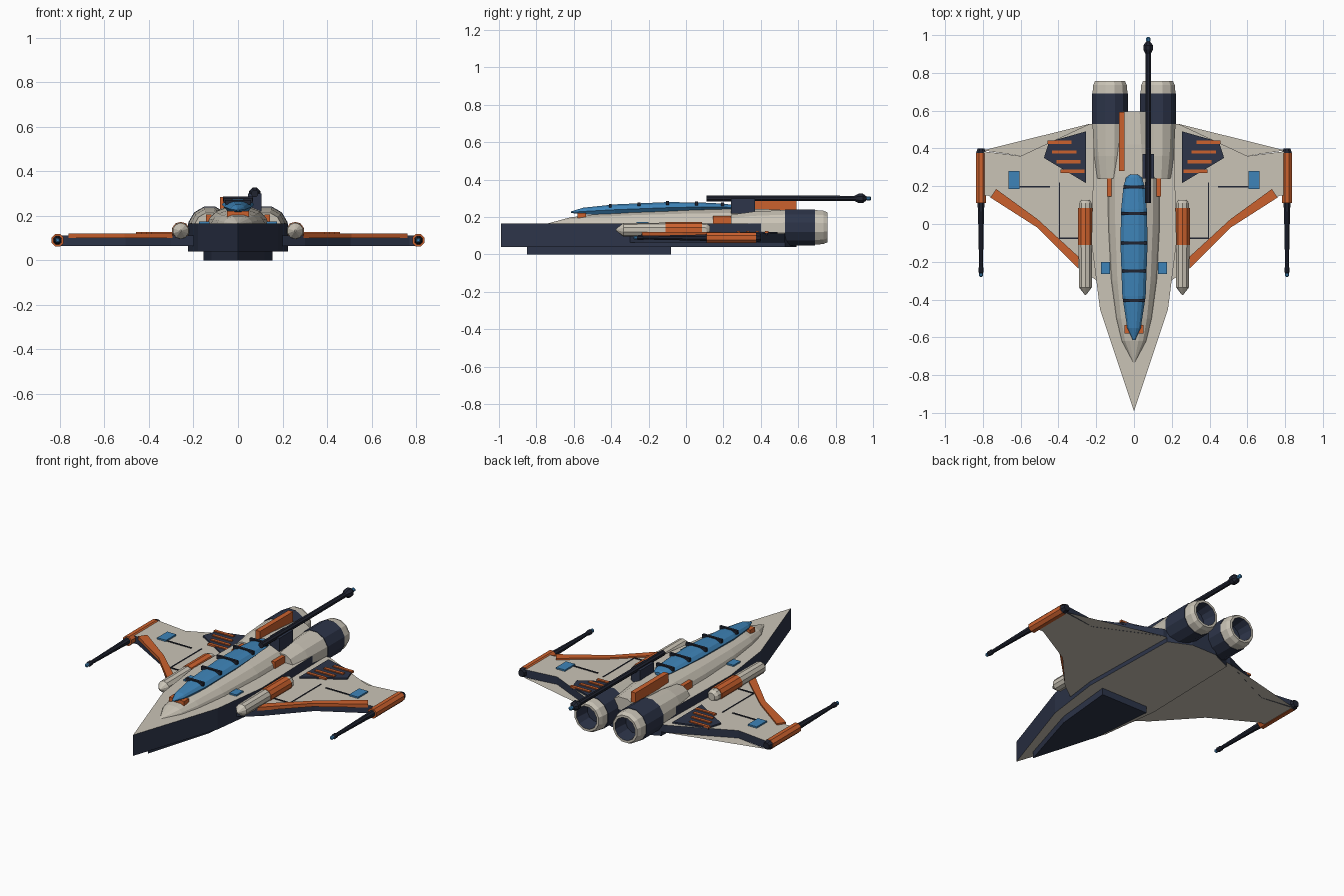
import bpy, bmesh, math

cube = bpy.data.objects.get("Cube")
if cube:
    bpy.data.objects.remove(cube, do_unlink=True)


def material(name, rgb):
    m = bpy.data.materials.new(name)
    m.use_nodes = True
    m.diffuse_color = (*rgb, 1)
    m.node_tree.nodes["Principled BSDF"].inputs["Base Color"].default_value = (*rgb, 1)
    return m


BEIGE = material("warm_beige", (0.59, 0.55, 0.47))
NAVY = material("navy", (0.026, 0.035, 0.067))
DARK = material("charcoal", (0.014, 0.017, 0.030))
ORANGE = material("orange", (0.60, 0.12, 0.027))
BLUE = material("glass_blue", (0.048, 0.23, 0.48))


def finish(name, bm, mats, recalc=True):
    if recalc:
        bmesh.ops.recalc_face_normals(bm, faces=bm.faces)
    mesh = bpy.data.meshes.new(name)
    bm.to_mesh(mesh)
    bm.free()
    for m in mats:
        mesh.materials.append(m)
    obj = bpy.data.objects.new(name, mesh)
    bpy.context.collection.objects.link(obj)
    return obj


def skin(name, rings, mats, picks=None):
    """Skin a list of equal rings; picks gives the material of each span."""
    bm = bmesh.new()
    loops = [[bm.verts.new(p) for p in ring] for ring in rings]
    n = len(loops[0])
    picks = picks or [0] * (len(loops) - 1)
    for a, b, pick in zip(loops, loops[1:], picks):
        for i in range(n):
            j = (i + 1) % n
            bm.faces.new((a[i], a[j], b[j], b[i])).material_index = pick
    bm.faces.new(loops[0]).material_index = picks[0]
    bm.faces.new(loops[-1]).material_index = picks[-1]
    return finish(name, bm, mats)


def prism(name, outline, z0, z1, cap, wall=None):
    """Extruded outline with its own colour on the walls."""
    rings = [[(x, y, z) for x, y in outline] for z in (z0, z1)]
    obj = skin(name, rings, [cap, wall or cap])
    for f in obj.data.polygons:
        f.material_index = 0 if abs(f.normal.z) > 0.5 else 1
    return obj


def box(name, x, y, z, mat):
    return prism(name, [(x[0], y[0]), (x[1], y[0]), (x[1], y[1]), (x[0], y[1])], z[0], z[1], mat)


def lathe(name, x, z, profile, sides, mats, picks=None):
    """Turned part along y; profile is (y, radius)."""
    angles = [math.tau * (i + 0.5) / sides for i in range(sides)]
    rings = [[(x + r * math.cos(a), y, z + r * math.sin(a)) for a in angles] for y, r in profile]
    return skin(name, rings, mats, picks)


def both(half):
    """Close a right-hand outline across the centre line."""
    return half + [(-x, y) for x, y in reversed(half) if x > 0]


# Hull slab and keel
prism("hull", both([(0, -0.99), (0.18, -0.45), (0.225, -0.1), (0.21, 0.53), (0.08, 0.59)]),
      0.04, 0.165, BEIGE, NAVY)
prism("keel", both([(0, -0.85), (0.12, -0.45), (0.155, -0.08)]), 0, 0.04, NAVY)

# Upper fuselage: y, half width, top height
body = [(-0.735, 0.004, 0.167), (-0.62, 0.066, 0.198), (-0.5, 0.095, 0.213), (-0.3, 0.122, 0.226),
        (0.0, 0.138, 0.238), (0.25, 0.138, 0.243), (0.42, 0.11, 0.243), (0.595, 0.085, 0.235)]
rings = []
for y, w, top in body:
    h = top - 0.16
    rings.append([(w * u, y, 0.16 + h * v) for u, v in
                  ((-1, 0), (-0.93, 0.35), (-0.72, 0.75), (-0.35, 1),
                   (0.35, 1), (0.72, 0.75), (0.93, 0.35), (1, 0))])
skin("fuselage", rings, [BEIGE])

# Canopy: y, half width, bottom, top
glass = [(-0.615, 0.006, 0.222, 0.23), (-0.55, 0.036, 0.214, 0.25), (-0.38, 0.062, 0.216, 0.268),
         (-0.1, 0.072, 0.226, 0.28), (0.08, 0.068, 0.235, 0.278), (0.2, 0.056, 0.238, 0.272),
         (0.245, 0.042, 0.24, 0.266), (0.262, 0.02, 0.242, 0.26)]
rings = []
for y, w, lo, hi in glass:
    rings.append([(w * u, y, lo + (hi - lo) * v) for u, v in
                  ((-0.7, 0), (-1, 0.45), (-0.75, 0.8), (-0.35, 1),
                   (0.35, 1), (0.75, 0.8), (1, 0.45), (0.7, 0))])
skin("canopy", rings, [BLUE])
for i, (y, w, top) in enumerate([(-0.405, 0.058, 0.268), (-0.25, 0.064, 0.276), (-0.1, 0.068, 0.283),
                                 (0.055, 0.066, 0.281), (0.195, 0.056, 0.276)]):
    box(f"canopy_frame_{i + 1}", (-w, w), (y - 0.008, y + 0.008), (top - 0.018, top + 0.003), DARK)
box("canopy_nose_block", (-0.05, 0.05), (-0.58, -0.535), (0.195, 0.222), ORANGE)

# Dorsal cannon, mount and fin
box("cannon_mount", (0.045, 0.105), (0.24, 0.37), (0.22, 0.3), NAVY)
lathe("dorsal_cannon", 0.075, 0.3,
      [(0.11, 0.017), (0.9, 0.015), (0.925, 0.028), (0.945, 0.028), (0.965, 0.012)], 8, [DARK])
lathe("dorsal_cannon_tip", 0.075, 0.3, [(0.96, 0.006), (0.97, 0.012), (0.985, 0.012), (0.99, 0.005)], 8, [BLUE])
box("dorsal_fin", (-0.08, -0.05), (0.28, 0.592), (0.225, 0.285), ORANGE)

# Parts repeated on each side
for side, s in (("left", 1), ("right", -1)):
    def flip(points):
        return [(s * x, y) for x, y in points]

    def span(a, b):
        return tuple(sorted((s * a, s * b)))

    # Wing with its low trailing sheet and orange leading edge
    prism(f"{side}_wing", flip([(0.17, -0.32), (0.30, -0.225), (0.505, 0.0), (0.77, 0.15), (0.80, 0.15),
                                (0.80, 0.385), (0.60, 0.36), (0.235, 0.53), (0.17, 0.53)]),
          0.065, 0.111, BEIGE, NAVY)
    bm = bmesh.new()
    sheet = bm.faces.new([bm.verts.new((x, y, 0.066)) for x, y in
                          flip([(0.235, 0.53), (0.60, 0.36), (0.80, 0.39)])])
    sheet.normal_update()
    if sheet.normal.z < 0:
        sheet.normal_flip()
    finish(f"{side}_wing_trailing_sheet", bm, [BEIGE], recalc=False)
    prism(f"{side}_wing_leading_edge",
          flip([(0.295, -0.235), (0.51, -0.02), (0.76, 0.14), (0.73, 0.185), (0.51, 0.025), (0.295, -0.172)]),
          0.1, 0.12, ORANGE)

    # Wing vent with slats
    prism(f"{side}_vent", flip([(0.255, 0.217), (0.477, 0.35), (0.45, 0.435), (0.255, 0.49)]), 0.105, 0.12, NAVY)
    for i, (x, y) in enumerate([(0.262, 0.28), (0.282, 0.33), (0.305, 0.381), (0.33, 0.432)]):
        box(f"{side}_vent_slat_{i + 1}", span(x, x + 0.128), (y - 0.009, y + 0.009), (0.115, 0.126), ORANGE)

    # Blue hatches, orange blocks and dark seams
    box(f"{side}_wing_hatch", span(0.605, 0.664), (0.185, 0.28), (0.105, 0.12), BLUE)
    box(f"{side}_hull_hatch", span(0.128, 0.175), (-0.265, -0.2), (0.16, 0.174), BLUE)
    box(f"{side}_shoulder_block", span(0.12, 0.143), (0.145, 0.24), (0.16, 0.205), ORANGE)
    box(f"{side}_seam_outer", span(0.445, 0.605), (0.192, 0.2), (0.108, 0.115), DARK)
    box(f"{side}_seam_long", span(0.392, 0.398), (-0.08, 0.22), (0.108, 0.114), DARK)
    box(f"{side}_seam_inner", span(0.29, 0.395), (-0.08, -0.072), (0.108, 0.115), DARK)

    # Engine with hollow nozzle
    lathe(f"{side}_engine", s * 0.127, 0.145,
          [(0.24, 0.07), (0.36, 0.087), (0.53, 0.096), (0.53, 0.099), (0.69, 0.099), (0.69, 0.096),
           (0.735, 0.092), (0.757, 0.082), (0.757, 0.068), (0.67, 0.058)],
          12, [BEIGE, NAVY], [0, 0, 1, 1, 1, 0, 0, 0, 1])

    # Side pod
    lathe(f"{side}_pod", s * 0.257, 0.132,
          [(-0.375, 0.004), (-0.335, 0.036), (-0.11, 0.038), (-0.11, 0.041), (0.085, 0.041),
           (0.085, 0.037), (0.11, 0.035), (0.127, 0.022)],
          10, [BEIGE, ORANGE], [0, 0, 1, 1, 1, 0, 0])

    # Wing tip cannon
    lathe(f"{side}_tip_cannon", s * 0.81, 0.09,
          [(-0.265, 0.008), (-0.255, 0.015), (-0.235, 0.015), (-0.225, 0.011), (0.06, 0.017), (0.11, 0.02),
           (0.11, 0.03), (0.375, 0.03), (0.375, 0.028), (0.4, 0.02)],
          8, [DARK, ORANGE], [0, 0, 0, 0, 0, 1, 1, 1, 0])
    lathe(f"{side}_tip_cannon_muzzle", s * 0.81, 0.09,
          [(-0.28, 0.006), (-0.275, 0.011), (-0.262, 0.011), (-0.255, 0.006)], 8, [BLUE])
